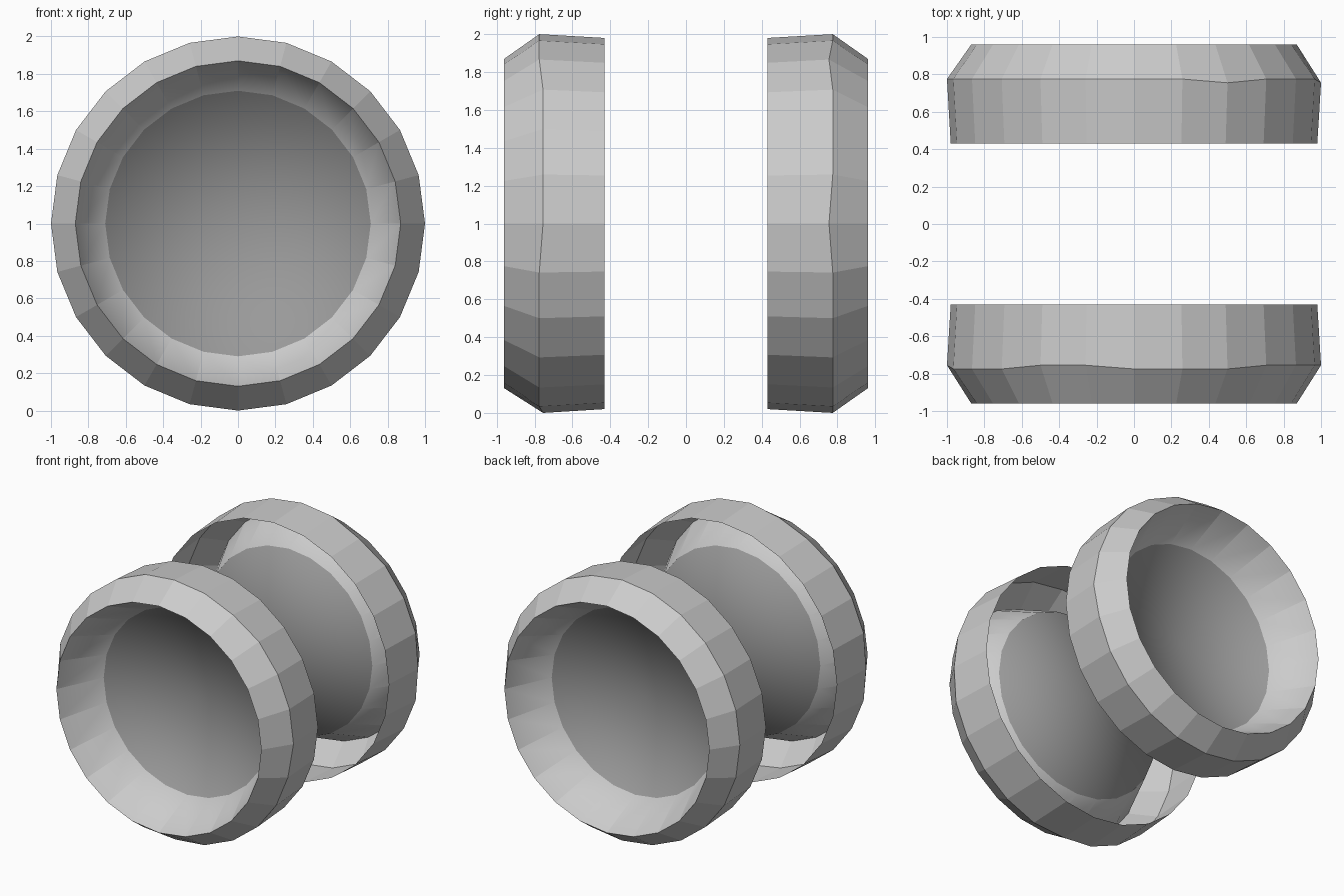
import bpy, bmesh
from math import cos, sin, radians

if "Cube" in bpy.data.objects:
    bpy.data.objects.remove(bpy.data.objects["Cube"])

SIDES = 24
STEP = 360 / SIDES
# (radius, distance from centre along y): dish edge, rim lip, shoulder, open inner edge
PROFILE = [(0.71, 0.615), (0.87, 0.96), (1.0, 0.775), (0.98, 0.43)]
DISH_CENTRE = 0.5


def grey(name, value):
    mat = bpy.data.materials.new(name)
    mat.diffuse_color = (value, value, value, 1)
    mat.use_nodes = True
    mat.node_tree.nodes["Principled BSDF"].inputs["Base Color"].default_value = mat.diffuse_color
    return mat


RIM_GREY = grey("rim_grey", 0.66)
DISH_GREY = grey("dish_grey", 0.32)


def wheel(name, side, dents):
    """Open wheel shell around the y axis; dents are worn shoulder corners (degrees)."""
    bm = bmesh.new()
    rings = []
    for k, (r, y) in enumerate(PROFILE):
        ring = []
        for i in range(SIDES):
            a = i * STEP
            yy = y - 0.02 if k == 2 and a in dents else y
            ring.append(bm.verts.new((r * cos(radians(a)), side * yy,
                                      1 + r * sin(radians(a)))))
        rings.append(ring)

    # shallow conical dish
    hub = bm.verts.new((0, side * DISH_CENTRE, 1))
    for i in range(SIDES):
        f = bm.faces.new((hub, rings[0][i], rings[0][(i + 1) % SIDES]))
        f.smooth = True
        f.material_index = 1
    # dish wall (blends softly into the dish), bevelled shoulder and tread
    for k, (lo, hi) in enumerate(zip(rings, rings[1:])):
        for i in range(SIDES):
            j = (i + 1) % SIDES
            f = bm.faces.new((lo[i], hi[i], hi[j], lo[j]))
            f.smooth = k == 0
    # crisp facets on the wall and a crisp lip
    for i in range(SIDES):
        for other in (rings[0][i], rings[1][(i + 1) % SIDES]):
            bm.edges.get((rings[1][i], other)).smooth = False

    # outward side of the shell faces away from the centre
    bmesh.ops.recalc_face_normals(bm, faces=bm.faces)
    bm.normal_update()
    if hub.link_faces[0].normal.y * side < 0:
        bmesh.ops.reverse_faces(bm, faces=bm.faces)

    mesh = bpy.data.meshes.new(name)
    bm.to_mesh(mesh)
    bm.free()
    mesh.materials.append(RIM_GREY)
    mesh.materials.append(DISH_GREY)
    obj = bpy.data.objects.new(name, mesh)
    bpy.context.collection.objects.link(obj)
    return obj


wheel("front_wheel", -1, {0, 15, 30, 45, 105, 120, 180, 270})
wheel("back_wheel", 1, {0, 60})
